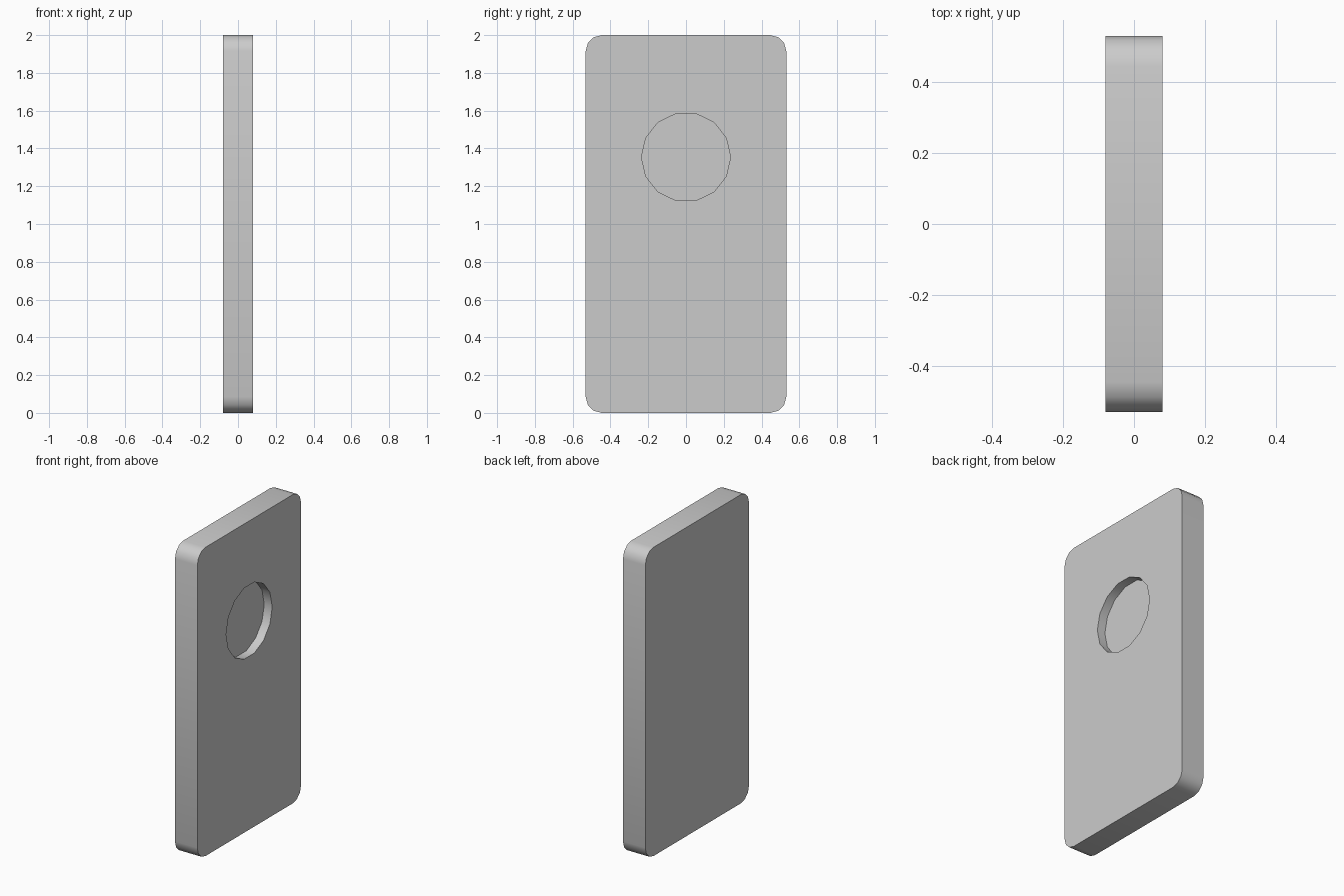
import bpy, bmesh, math
from mathutils import Matrix

if "Cube" in bpy.data.objects:
    bpy.data.objects.remove(bpy.data.objects["Cube"])

THICK, WIDTH, HEIGHT = 0.16, 1.062, 2.0
CORNER = 0.085
RECESS_R, RECESS_Z, RECESS_DEPTH = 0.236, 1.354, 0.057


def make_object(name, bm):
    bmesh.ops.recalc_face_normals(bm, faces=bm.faces)
    mesh = bpy.data.meshes.new(name)
    bm.to_mesh(mesh)
    bm.free()
    obj = bpy.data.objects.new(name, mesh)
    bpy.context.collection.objects.link(obj)
    return obj


# Upright slab with its four corners rounded across the thickness
bm = bmesh.new()
bmesh.ops.create_cube(bm, size=1, matrix=Matrix.Translation((0, 0, HEIGHT / 2))
                      @ Matrix.Diagonal((THICK, WIDTH, HEIGHT, 1)))
corners = [e for e in bm.edges
           if abs(e.verts[0].co.x - e.verts[1].co.x) > THICK / 2]
bmesh.ops.bevel(bm, geom=corners, offset=CORNER, segments=3,
                profile=0.5, affect='EDGES')
panel = make_object("rounded_panel", bm)

# Fourteen-sided cutter for the shallow round recess on the +x face
bm = bmesh.new()
length = 0.2
bmesh.ops.create_cone(
    bm, cap_ends=True, segments=14, radius1=RECESS_R, radius2=RECESS_R, depth=length,
    matrix=Matrix.Translation((THICK / 2 - RECESS_DEPTH + length / 2, 0, RECESS_Z))
    @ Matrix.Rotation(math.pi / 2, 4, 'Y'))
cutter = make_object("recess_cutter", bm)
cutter.hide_render = True

# Cut the recess, then drop the cutter
bpy.context.view_layer.objects.active = panel
panel.select_set(True)
cut = panel.modifiers.new("recess", 'BOOLEAN')
cut.operation = 'DIFFERENCE'
cut.solver = 'EXACT'
cut.object = cutter
bpy.ops.object.modifier_apply(modifier=cut.name)
bpy.data.objects.remove(cutter, do_unlink=True)

# Smooth the rounded corners and recess wall, keep the rims sharp
bpy.ops.object.shade_smooth_by_angle(angle=math.radians(40))
